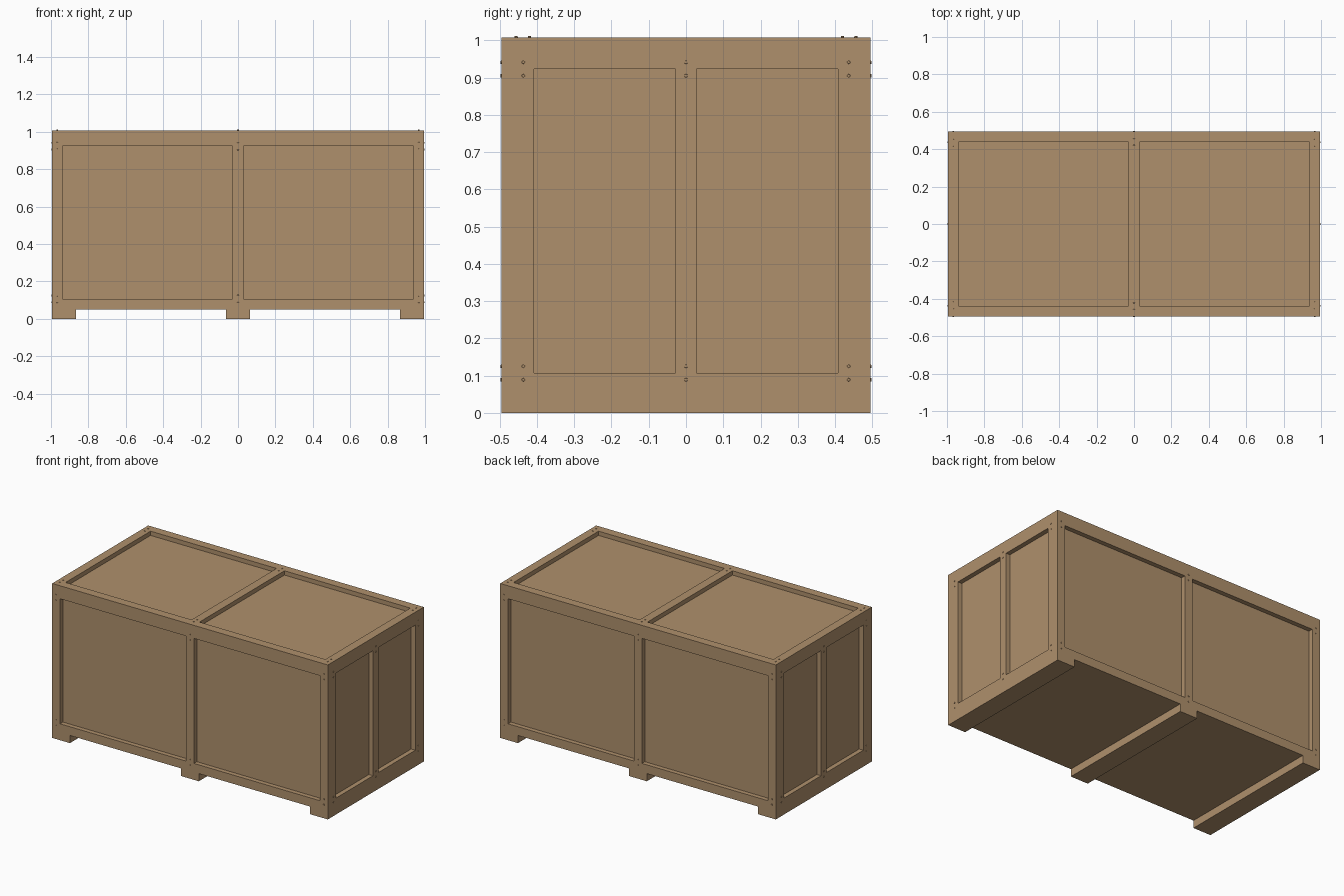
import bpy
import bmesh
from mathutils import Matrix, Vector

if "Cube" in bpy.data.objects:
    bpy.data.objects.remove(bpy.data.objects["Cube"])

X, Y = 0.995, 0.495          # half length and half depth of the boards
Z0, Z1, TOP = 0.05, 0.98, 1.008
T, W = 0.03, 0.057           # board thickness and width

wood = bpy.data.materials.new("wood")
wood.diffuse_color = (0.43, 0.28, 0.15, 1)
wood.use_nodes = True
wood.node_tree.nodes["Principled BSDF"].inputs["Base Color"].default_value = wood.diffuse_color
iron = bpy.data.materials.new("dark_iron")
iron.diffuse_color = (0.12, 0.1, 0.08, 1)
iron.use_nodes = True
iron.node_tree.nodes["Principled BSDF"].inputs["Base Color"].default_value = iron.diffuse_color


def box(name, x0, x1, y0, y1, z0, z1):
    bm = bmesh.new()
    bmesh.ops.create_cube(bm, size=1)
    bmesh.ops.scale(bm, vec=(x1 - x0, y1 - y0, z1 - z0), verts=bm.verts)
    bmesh.ops.translate(bm, vec=((x0 + x1) / 2, (y0 + y1) / 2, (z0 + z1) / 2), verts=bm.verts)
    return finish(name, bm, wood)


def finish(name, bm, material):
    mesh = bpy.data.meshes.new(name)
    bm.to_mesh(mesh)
    bm.free()
    mesh.materials.append(material)
    obj = bpy.data.objects.new(name, mesh)
    bpy.context.collection.objects.link(obj)
    return obj


nails = bmesh.new()


def nail(pos, normal):
    rot = Vector(normal).to_track_quat('Z', 'Y').to_matrix().to_4x4()
    bmesh.ops.create_cone(nails, cap_ends=True, segments=8, radius1=0.005, radius2=0.004,
                          depth=0.006, matrix=Matrix.Translation(pos) @ rot)


# Inner panels as one closed body, recessed behind the framing
box("panel_body", -X + T, X - T, -Y + T, Y - T, Z0, Z1)

# Skids running front to back
for i, (a, b) in enumerate(((-X, -0.867), (-0.064, 0.064), (0.867, X))):
    box(f"skid_{i}", a, b, -Y, Y, 0, Z0)

# Front and back framing
for side, s in (("front", -1), ("back", 1)):
    y0, y1 = sorted((s * (Y - T), s * Y))
    box(side + "_bottom_rail", -X, X, y0, y1, Z0, Z0 + W)
    box(side + "_top_rail", -X, X, y0, y1, Z1 - W, Z1)
    for i, c in enumerate((-X + W / 2, 0, X - W / 2)):
        box(f"{side}_post_{i}", c - W / 2, c + W / 2, y0, y1, Z0 + W, Z1 - W)
        for z in (Z0 + W, Z1 - W):
            for d in (-0.018, 0.018):
                nail((c, s * Y, z + d), (0, s, 0))

# End framing, fitted between the front and back boards
YI = Y - T
for side, s in (("left", -1), ("right", 1)):
    x0, x1 = sorted((s * (X - T), s * X))
    box(side + "_bottom_rail", x0, x1, -YI, YI, Z0, Z0 + W)
    box(side + "_top_rail", x0, x1, -YI, YI, Z1 - W, Z1)
    for i, c in enumerate((-YI + W / 2, 0, YI - W / 2)):
        box(f"{side}_post_{i}", x0, x1, c - W / 2, c + W / 2, Z0 + W, Z1 - W)
        for z in (Z0 + W, Z1 - W):
            for d in (-0.018, 0.018):
                nail((s * X, c, z + d), (s, 0, 0))

# Lid framing
for side, s in (("front", -1), ("back", 1)):
    y0, y1 = sorted((s * (Y - W), s * Y))
    box(f"lid_{side}_rail", -X, X, y0, y1, Z1, TOP)
for i, c in enumerate((-X + W / 2, 0, X - W / 2)):
    box(f"lid_crosspiece_{i}", c - W / 2, c + W / 2, -Y + W, Y - W, Z1, TOP)
    for s in (-1, 1):
        for d in (-0.018, 0.018):
            nail((c, s * (Y - W) + d, TOP), (0, 0, 1))

# Nail heads at every joint
finish("nail_heads", nails, wood)
bpy.data.materials.remove(iron)
